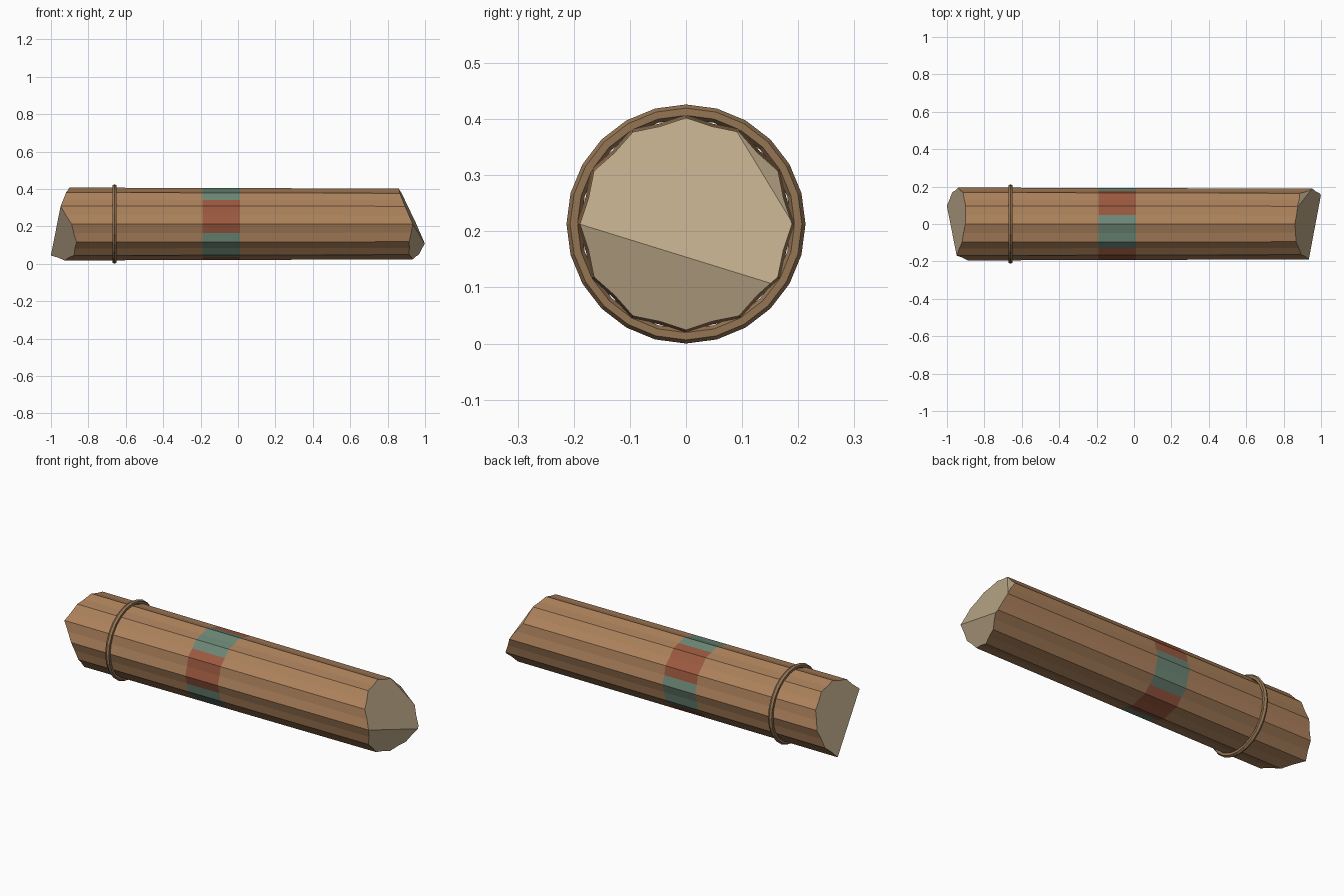
import bpy, bmesh
from math import sin, cos, radians
from mathutils import Vector

if "Cube" in bpy.data.objects:
    bpy.data.objects.remove(bpy.data.objects["Cube"])

CZ = 0.213  # height of the log axis


def material(name, rgb):
    m = bpy.data.materials.new(name)
    m.diffuse_color = (*rgb, 1)
    m.use_nodes = True
    m.node_tree.nodes["Principled BSDF"].inputs["Base Color"].default_value = m.diffuse_color
    return m


bark = material("bark", (0.41, 0.22, 0.105))
cut_wood = material("cut_wood", (0.50, 0.39, 0.25))
rust = material("rust_paint", (0.33, 0.10, 0.05))
teal = material("teal_paint", (0.15, 0.24, 0.18))
cord = material("cord", (0.30, 0.18, 0.09))

# Log: ridged, slightly tapered prism with a painted band
N = 24
xs = [-1.2, -0.19, 0.01, 1.2]
bm = bmesh.new()
rings = []
for x in xs:
    ridge = 0.192 - 0.003 * x
    ring = []
    for i in range(N):
        a = radians(i * 360 / N)
        r = ridge if i % 2 == 0 else ridge * 0.95
        ring.append(bm.verts.new((x, -r * cos(a), CZ + r * sin(a))))
    rings.append(ring)
for k in range(3):
    for i in range(N):
        j = (i + 1) % N
        f = bm.faces.new((rings[k][i], rings[k][j], rings[k + 1][j], rings[k + 1][i]))
        if k == 1:
            f.material_index = 2 + (((i + 1) * 15) // 60) % 2
bm.faces.new(rings[0])
bm.faces.new(rings[-1])
bmesh.ops.recalc_face_normals(bm, faces=bm.faces[:])

# Hewn ends: each cut is the plane x = a + b*y + c*(z - CZ)
cuts = [
    (1, 0.944, 0.05, -0.447), (1, 0.987, 0.276, 0.283), (1, 1.091, -0.72, -0.916),
    (-1, -0.96, 0.10, 0.30), (-1, -1.013, -0.634, -0.442),
]
for side, a, b, c in cuts:
    res = bmesh.ops.bisect_plane(
        bm, geom=bm.verts[:] + bm.edges[:] + bm.faces[:], dist=1e-5,
        plane_co=Vector((a, 0, CZ)), plane_no=Vector((1, -b, -c)) * side,
        clear_outer=True)
    edges = [e for e in res["geom_cut"] if isinstance(e, bmesh.types.BMEdge)]
    cap = bmesh.ops.edgeloop_fill(bm, edges=edges, mat_nr=1)
    for f in cap["faces"]:
        f.material_index = 1
bmesh.ops.recalc_face_normals(bm, faces=bm.faces[:])
mesh = bpy.data.meshes.new("log")
bm.to_mesh(mesh)
bm.free()
for m in (bark, cut_wood, rust, teal):
    mesh.materials.append(m)
log = bpy.data.objects.new("log", mesh)
bpy.context.collection.objects.link(log)

# Cord ring around the log
bpy.ops.mesh.primitive_torus_add(
    major_segments=24, minor_segments=6, major_radius=0.2, minor_radius=0.013,
    location=(-0.66, 0, CZ), rotation=(0, radians(90), 0))
ring = bpy.context.object
ring.name = "cord_ring"
ring.data.materials.append(cord)
